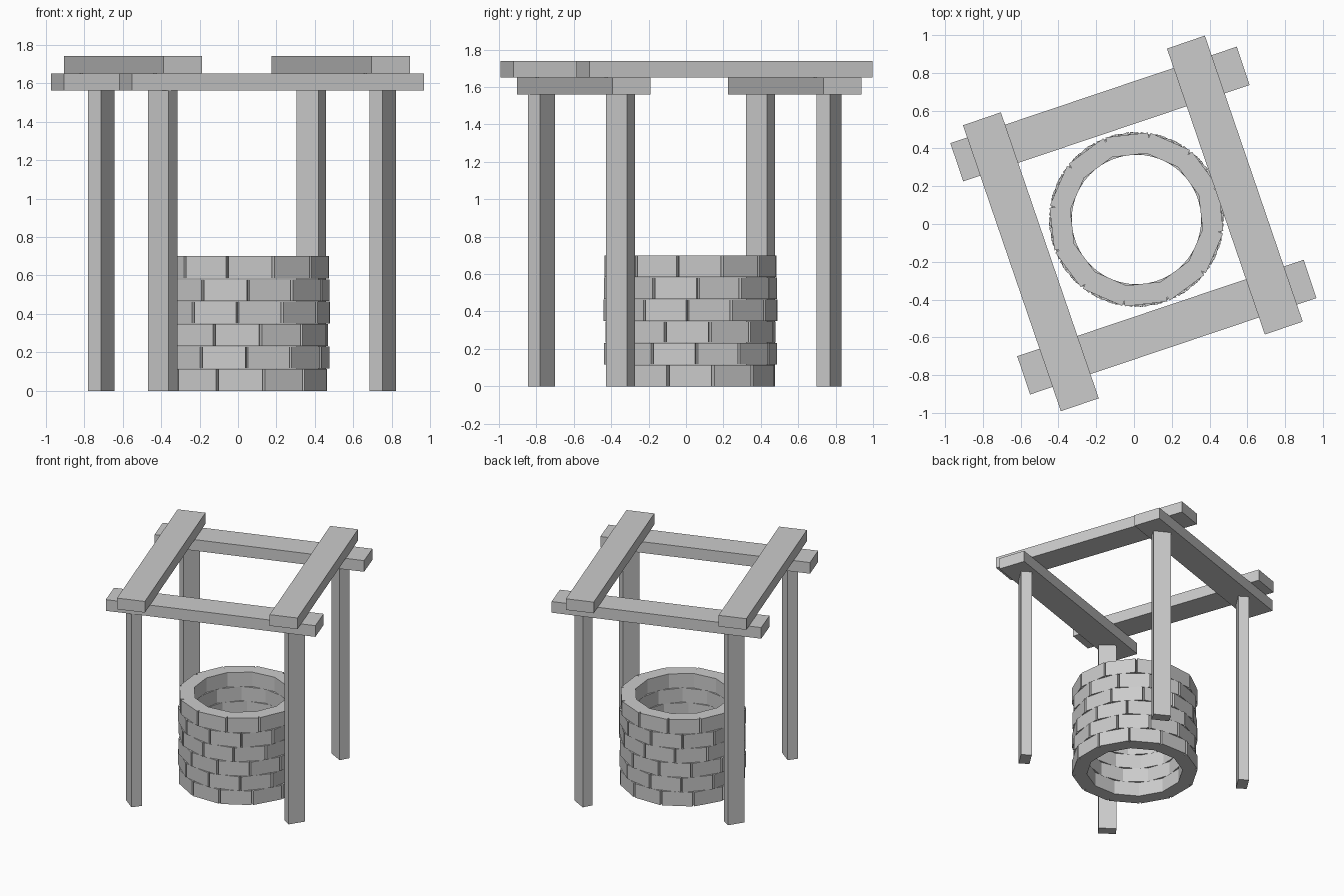
import bpy, bmesh
from math import radians, cos, sin, tan

if "Cube" in bpy.data.objects:
    bpy.data.objects.remove(bpy.data.objects["Cube"])


def box(name, centre, size, angle):
    """Box of a given size, turned about z."""
    bm = bmesh.new()
    bmesh.ops.create_cube(bm, size=1)
    bmesh.ops.scale(bm, vec=size, verts=bm.verts)
    me = bpy.data.meshes.new(name)
    bm.to_mesh(me)
    bm.free()
    ob = bpy.data.objects.new(name, me)
    ob.location = centre
    ob.rotation_euler.z = radians(angle)
    bpy.context.collection.objects.link(ob)
    return ob


def stone_course(name, centre, z0, z1, joint, n=12, inner=0.342, outer=0.45, notch=0.422):
    """Ring of n flat-faced stones with V-shaped joints on the outside."""
    bm = bmesh.new()
    half = radians(180 / n)
    w_in, w = inner * tan(half), notch * tan(half)
    # plan of one stone: (radial, tangential)
    plan = [(inner, -w_in), (notch, -w), (outer, -w),
            (outer, w), (notch, w), (inner, w_in)]
    for i in range(n):
        a = radians(joint) + half * (2 * i + 1)
        low, high = [[bm.verts.new((centre[0] + r * cos(a) - t * sin(a),
                                    centre[1] + r * sin(a) + t * cos(a), z))
                      for r, t in plan] for z in (z0, z1)]
        bm.faces.new(low[::-1])
        bm.faces.new(high)
        for k in range(5):      # the side faces, joint planes left out
            if k in (1, 2, 3):
                bm.faces.new((low[k], low[k + 1], high[k + 1], high[k]))
        bm.faces.new((low[5], low[0], high[0], high[5]))
    bmesh.ops.remove_doubles(bm, verts=bm.verts, dist=0.0005)
    bmesh.ops.recalc_face_normals(bm, faces=bm.faces)
    me = bpy.data.meshes.new(name)
    bm.to_mesh(me)
    bm.free()
    bpy.context.collection.objects.link(bpy.data.objects.new(name, me))


# Well wall: six staggered courses, joint angle for each
pitch = 0.70 / 6
for i, joint in enumerate((15, 4, 13, 28, 5, 21.5)):
    stone_course(f"stone_course_{i + 1}", (0.013, 0.024),
                 i * pitch, (i + 1) * pitch - (0.003 if i < 5 else 0), joint)

# Posts: plan position and direction of the wide side
for name, x, y, angle in (("front_left_post", -0.39, -0.772, -37),
                          ("front_right_post", 0.753, -0.350, 57.5),
                          ("back_left_post", -0.710, 0.398, 57.5),
                          ("back_right_post", 0.380, 0.765, -28)):
    box(name, (x, y, 0.78), (0.132, 0.08, 1.56), angle)

# Lower beams resting on the posts
box("front_beam", (0.174, -0.546, 1.605), (1.60, 0.214, 0.09), 18.6)
box("back_beam", (-0.180, 0.582, 1.605), (1.60, 0.214, 0.09), 18.6)

# Upper beams lying across them
box("left_beam", (-0.546, -0.20, 1.695), (0.212, 1.60, 0.09), 18.9)
box("right_beam", (0.534, 0.206, 1.695), (0.212, 1.60, 0.09), 18.9)
